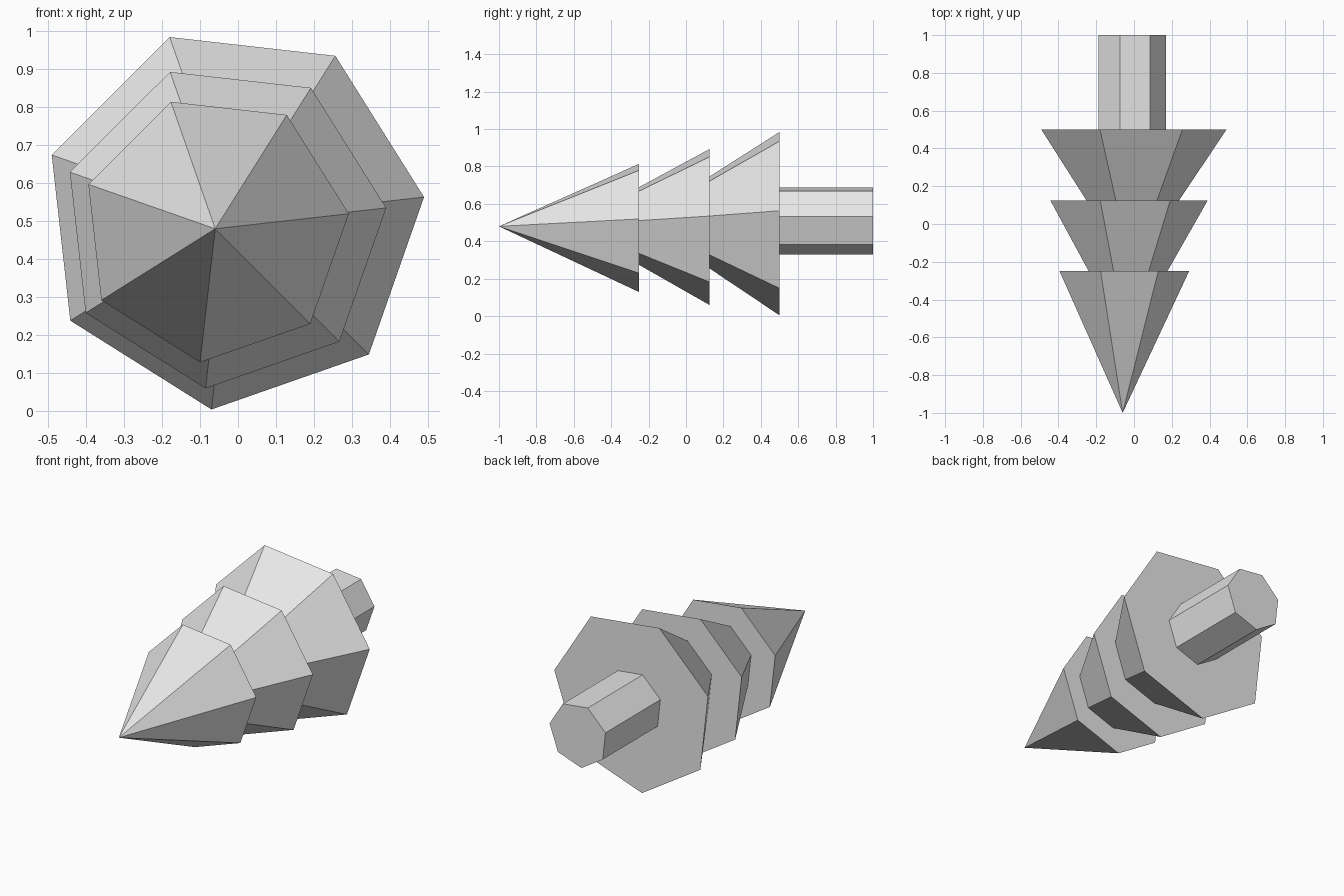
import bpy
import bmesh
from math import cos, sin, pi, radians

default = bpy.data.objects.get("Cube")
if default:
    bpy.data.objects.remove(default, do_unlink=True)

SIDES = 7
TWIST = radians(6.4)

grey = bpy.data.materials.new("plain grey")
grey.use_nodes = True
GREY = (0.8, 0.8, 0.8, 1)
grey.diffuse_color = GREY
grey.node_tree.nodes["Principled BSDF"].inputs["Base Color"].default_value = GREY


def ring(bm, x, y, z, radius):
    """Seven-sided ring facing along the y axis."""
    angles = [TWIST + 2 * pi * i / SIDES for i in range(SIDES)]
    return [bm.verts.new((x + radius * cos(a), y, z + radius * sin(a))) for a in angles]


def finish(name, bm):
    bmesh.ops.recalc_face_normals(bm, faces=bm.faces[:])
    mesh = bpy.data.meshes.new(name)
    bm.to_mesh(mesh)
    bm.free()
    mesh.materials.append(grey)
    bpy.context.collection.objects.link(bpy.data.objects.new(name, mesh))


def cone(name, x, z, base_y, radius, height=0.75):
    bm = bmesh.new()
    base = ring(bm, x, base_y, z, radius)
    tip = bm.verts.new((x, base_y - height, z))
    bm.faces.new(base)
    for i in range(SIDES):
        bm.faces.new((base[i], base[(i + 1) % SIDES], tip))
    finish(name, bm)


def prism(name, x, z, y0, y1, radius):
    bm = bmesh.new()
    a, b = ring(bm, x, y0, z, radius), ring(bm, x, y1, z, radius)
    bm.faces.new(a)
    bm.faces.new(b)
    for i in range(SIDES):
        j = (i + 1) % SIDES
        bm.faces.new((a[i], a[j], b[j], b[i]))
    finish(name, bm)


# Three nested foliage cones, slightly off one another's axis
cone("top_foliage", -0.06, 0.48, -0.25, 0.354)
cone("middle_foliage", -0.037, 0.487, 0.125, 0.43)
cone("bottom_foliage", -0.013, 0.507, 0.5, 0.506)

# Trunk
prism("trunk", -0.013, 0.513, 0.45, 1.0, 0.184)
